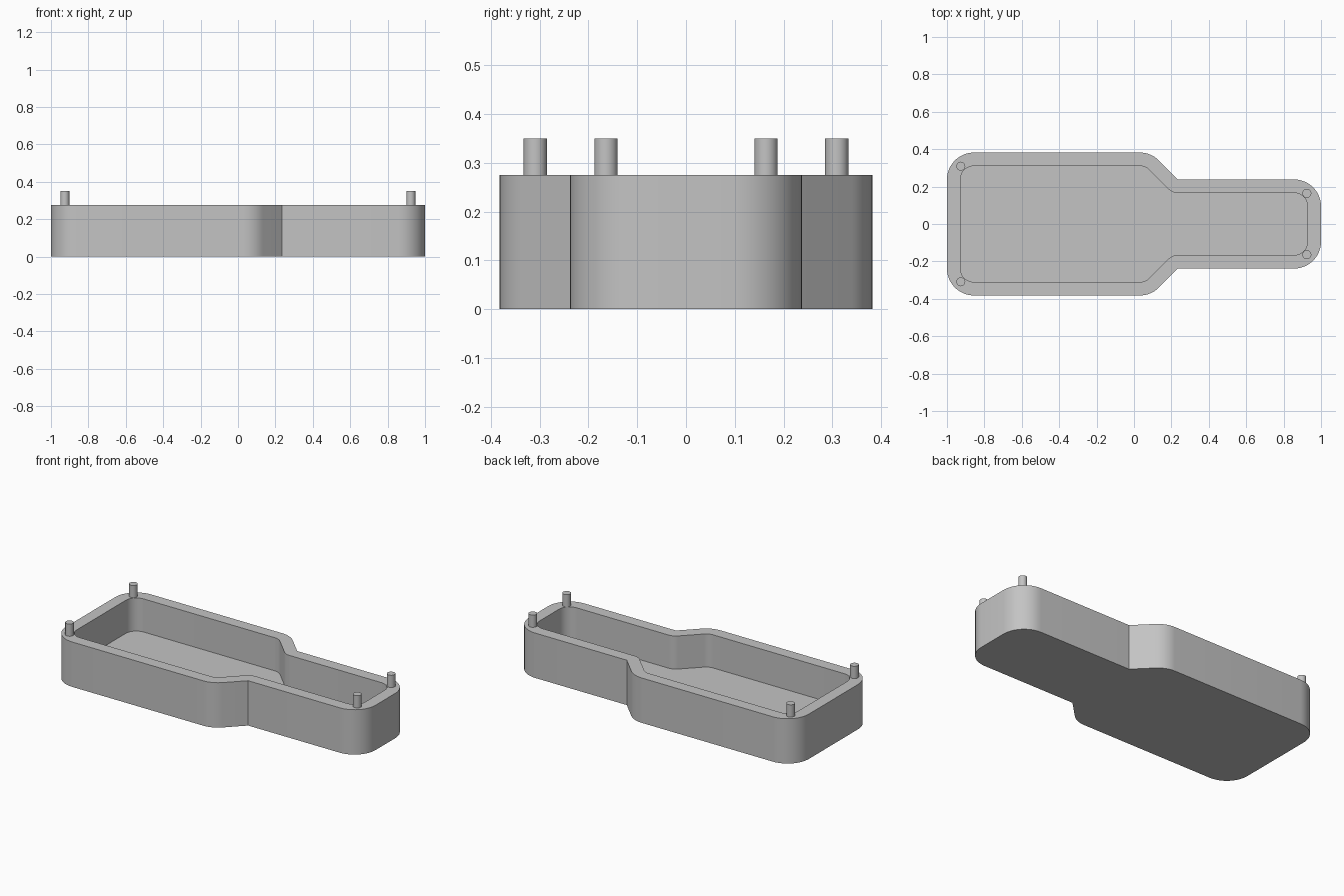
import bpy
import bmesh
import math
from mathutils import Vector

if "Cube" in bpy.data.objects:
    bpy.data.objects.remove(bpy.data.objects["Cube"], do_unlink=True)

RIM_Z, FLOOR_Z, PIN_TOP = 0.275, 0.072, 0.35
WALL = 0.072
SEGMENTS = 12

grey = bpy.data.materials.new("light grey")
grey.use_nodes = True
grey.diffuse_color = (0.55, 0.55, 0.55, 1)
grey.node_tree.nodes["Principled BSDF"].inputs["Base Color"].default_value = grey.diffuse_color


def rounded_outline(half, convex, concave):
    """Mirror half an outline across y and round its corners."""
    pts = [Vector(p) for p in half] + [Vector((x, -y)) for x, y in reversed(half)]
    out = []
    for i, p in enumerate(pts):
        a, b = pts[i - 1], pts[(i + 1) % len(pts)]
        u, v = (a - p).normalized(), (b - p).normalized()
        bis, h = (u + v).normalized(), u.angle(v) / 2
        # The outline runs clockwise, so a left turn is a concave corner
        r = concave if u.x * v.y - u.y * v.x < 0 else convex
        c = p + bis * r / math.sin(h)
        n1 = (u * math.cos(h) - bis).normalized()
        n2 = (v * math.cos(h) - bis).normalized()
        out += [c + n1.slerp(n2, k / SEGMENTS) * r for k in range(SEGMENTS + 1)]
    return out


def finish(bm, name):
    bmesh.ops.remove_doubles(bm, verts=bm.verts, dist=1e-5)
    bmesh.ops.recalc_face_normals(bm, faces=bm.faces)
    mesh = bpy.data.meshes.new(name)
    bm.to_mesh(mesh)
    bm.free()
    mesh.materials.append(grey)
    obj = bpy.data.objects.new(name, mesh)
    bpy.context.collection.objects.link(obj)
    bpy.ops.object.select_all(action='DESELECT')
    obj.select_set(True)
    bpy.context.view_layer.objects.active = obj
    bpy.ops.object.shade_smooth_by_angle(angle=math.radians(30))


# Tray: bottom, outer wall, rim, inner wall and floor joined as loops
shift = WALL * math.tan(math.radians(22.5))
outer_half = [(-1, 0.382), (0.091, 0.382), (0.235, 0.238), (1, 0.238)]
inner_half = [(-1 + WALL, 0.382 - WALL), (0.091 - shift, 0.382 - WALL),
              (0.235 - shift, 0.238 - WALL), (1 - WALL, 0.238 - WALL)]
outer = rounded_outline(outer_half, 2 * WALL, 0)
inner = rounded_outline(inner_half, WALL, WALL)

bm = bmesh.new()
loops = [[bm.verts.new((p.x, p.y, z)) for p in outline]
         for outline, z in ((outer, 0), (outer, RIM_Z), (inner, RIM_Z), (inner, FLOOR_Z))]
for lower, upper in zip(loops, loops[1:]):
    for i in range(len(lower)):
        bm.faces.new((lower[i - 1], lower[i], upper[i], upper[i - 1]))
bm.faces.new(loops[0])
bm.faces.new(loops[-1])
finish(bm, "tray")

# Locating pins on the rim corners
for end, x, y in (("right", -0.926, 0.309), ("left", 0.924, 0.164)):
    for side, s in (("front", -1), ("back", 1)):
        bm = bmesh.new()
        bmesh.ops.create_cone(bm, cap_ends=True, segments=32, radius1=0.024,
                              radius2=0.024, depth=PIN_TOP - RIM_Z)
        bmesh.ops.translate(bm, verts=bm.verts, vec=(x, s * y, (PIN_TOP + RIM_Z) / 2))
        finish(bm, f"{side}_{end}_pin")
